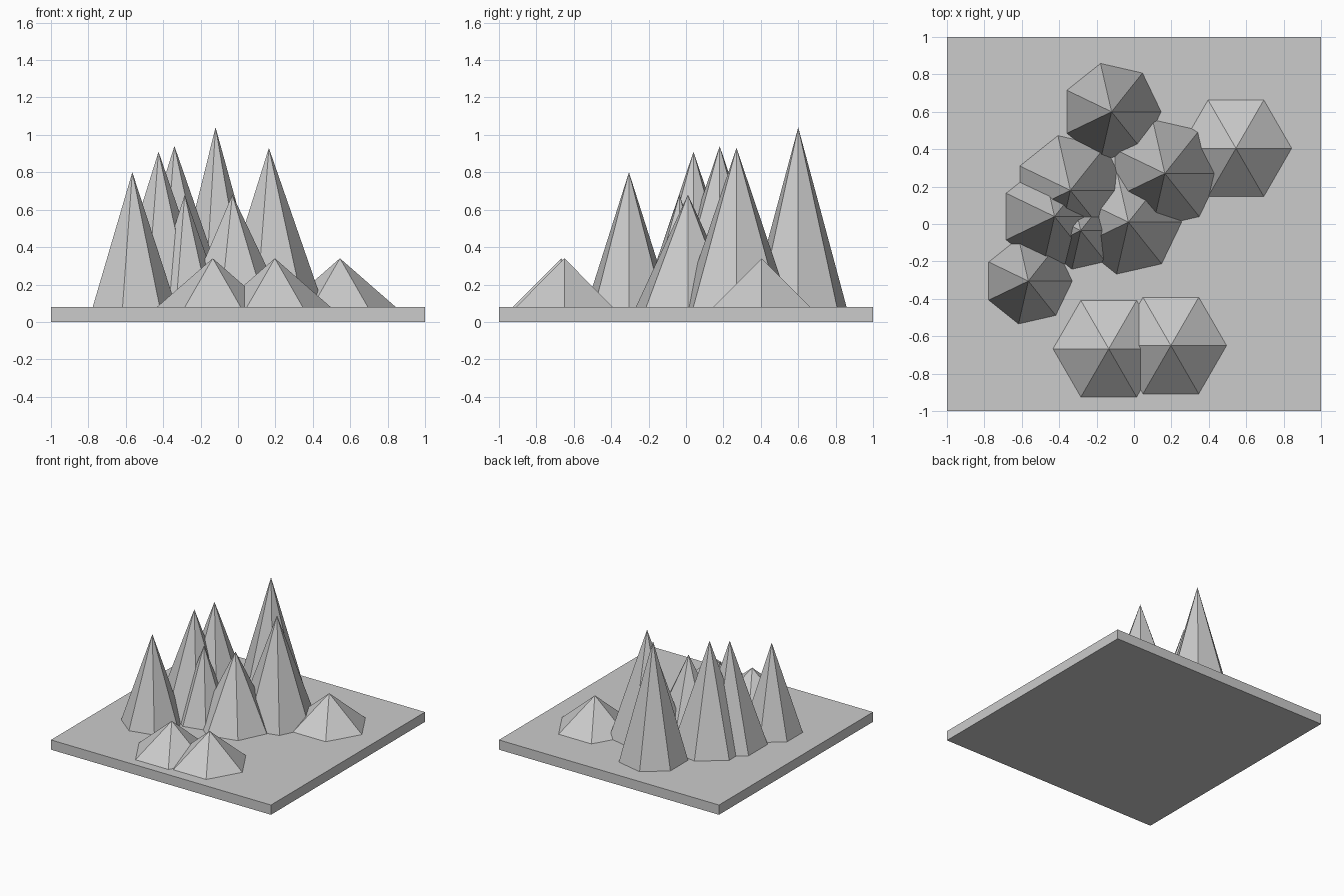
import bpy, bmesh
from math import cos, sin, tau

if "Cube" in bpy.data.objects:
    bpy.data.objects.remove(bpy.data.objects["Cube"])

BASE_TOP = 0.08


def spike(name, x, y, radius, top, sides):
    """Faceted cone on the base plate, first corner pointing to +x."""
    bm = bmesh.new()
    ring = [bm.verts.new((radius * cos(tau * i / sides), radius * sin(tau * i / sides), 0))
            for i in range(sides)]
    tip = bm.verts.new((0, 0, top - BASE_TOP))
    for i in range(sides):
        bm.faces.new((ring[i], ring[(i + 1) % sides], tip))
    bm.faces.new(ring[::-1])
    mesh = bpy.data.meshes.new(name)
    bm.to_mesh(mesh)
    bm.free()
    obj = bpy.data.objects.new(name, mesh)
    obj.location = (x, y, BASE_TOP)
    bpy.context.collection.objects.link(obj)


# Square base plate
bpy.ops.mesh.primitive_cube_add(size=1, location=(0, 0, BASE_TOP / 2))
base = bpy.context.object
base.name = "base_plate"
base.scale = (2, 2, BASE_TOP)

# Tall seven-sided mountains: x, y, radius, peak height
mountains = [
    (-0.12, 0.60, 0.265, 1.04),
    (0.165, 0.27, 0.295, 0.93),
    (-0.34, 0.18, 0.30, 0.94),
    (-0.425, 0.04, 0.287, 0.91),
    (-0.565, -0.305, 0.235, 0.80),
    (-0.03, 0.01, 0.285, 0.68),
    (-0.285, -0.035, 0.212, 0.68),
]
for i, (x, y, r, top) in enumerate(mountains, 1):
    spike(f"mountain_{i}", x, y, r, top, 7)

# Low six-sided hills
for i, (x, y) in enumerate([(0.545, 0.405), (-0.135, -0.667), (0.197, -0.65)], 1):
    spike(f"hill_{i}", x, y, 0.298, 0.34, 6)
